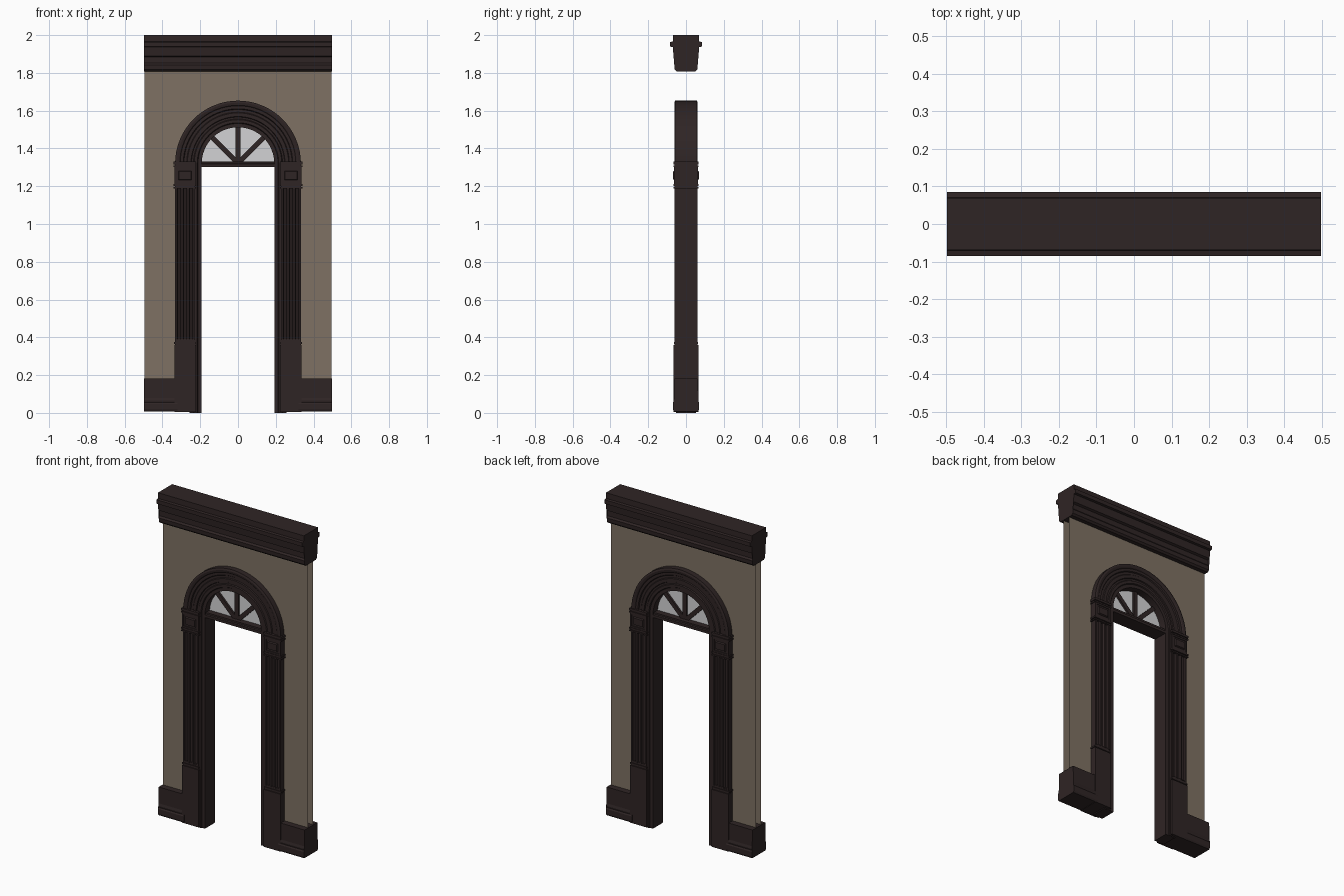
import bpy, bmesh, math
from mathutils import Vector

if "Cube" in bpy.data.objects:
    bpy.data.objects.remove(bpy.data.objects["Cube"])


def material(name, rgb):
    m = bpy.data.materials.new(name)
    m.diffuse_color = (*rgb, 1)
    m.use_nodes = True
    m.node_tree.nodes["Principled BSDF"].inputs["Base Color"].default_value = m.diffuse_color
    return m


WOOD = material("dark_wood", (0.028, 0.018, 0.018))
PLASTER = material("tan_plaster", (0.21, 0.167, 0.125))
GLASS = material("pale_glass", (0.65, 0.65, 0.66))

SPRING = 1.32   # height of the arch centre


def finish(name, bm, mat, smooth=False, recalc=True):
    if recalc:
        bmesh.ops.recalc_face_normals(bm, faces=bm.faces[:])
    me = bpy.data.meshes.new(name)
    bm.to_mesh(me)
    bm.free()
    me.materials.append(mat)
    ob = bpy.data.objects.new(name, me)
    bpy.context.collection.objects.link(ob)
    if smooth:
        bpy.ops.object.select_all(action='DESELECT')
        ob.select_set(True)
        bpy.context.view_layer.objects.active = ob
        bpy.ops.object.shade_smooth_by_angle(angle=math.radians(30))
    return ob


def mirror_y(half):
    """Close a (depth, other) half profile by mirroring it front to back."""
    return half + [(-d, o) for d, o in reversed(half)]


def loft(rings):
    """Skin closed rings of points and cap both ends."""
    bm = bmesh.new()
    vs = [[bm.verts.new(p) for p in ring] for ring in rings]
    n = len(vs[0])
    for a, b in zip(vs, vs[1:]):
        for i in range(n):
            bm.faces.new((a[i], a[(i + 1) % n], b[(i + 1) % n], b[i]))
    caps = [bm.faces.new(vs[0]), bm.faces.new(vs[-1])]
    bmesh.ops.triangulate(bm, faces=caps)
    return bm


def rail(name, half, x0, x1):
    """Moulding running along x from a (depth, z) half profile."""
    p = mirror_y(half)
    return finish(name, loft([[(x, d, z) for d, z in p] for x in (x0, x1)]), WOOD)


def column(name, half, z0, z1):
    """Upright from a (depth, x) half profile."""
    p = mirror_y(half)
    return finish(name, loft([[(x, d, z) for d, x in p] for z in (z0, z1)]), WOOD)


def box(name, x0, x1, dep, z0, z1):
    return column(name, [(dep, x0), (dep, x1)], z0, z1)


def arch_sweep(name, half, foot):
    """Sweep a (depth, radius) half profile up, round the arch and down."""
    p = mirror_y(half)
    rings = []
    if foot is not None:
        rings.append([(r, d, foot) for d, r in p])
    for i in range(33):
        a = math.pi * i / 32
        rings.append([(r * math.cos(a), d, SPRING + r * math.sin(a)) for d, r in p])
    if foot is not None:
        rings.append([(-r, d, foot) for d, r in p])
    return finish(name, loft(rings), WOOD, smooth=True)


# Cornice across the top
rail("cornice", [(0.050, 1.808), (0.060, 1.818), (0.062, 1.842), (0.053, 1.852),
                 (0.053, 1.884), (0.066, 1.890), (0.070, 1.937), (0.085, 1.939),
                 (0.085, 1.963), (0.070, 1.966), (0.069, 2.0)], -0.498, 0.498)

# Plaster wall: one open sheet per side with an arched cut-out
for side, name in ((-1, "wall_front"), (1, "wall_back")):
    pts = [(0.495, 0.1), (0.495, 1.83), (-0.495, 1.83), (-0.495, 0.1), (-0.29, 0.1)]
    pts += [(-0.29 * math.cos(math.pi * i / 24), SPRING + 0.29 * math.sin(math.pi * i / 24))
            for i in range(25)]
    pts += [(0.29, 0.1)]
    bm = bmesh.new()
    f = bm.faces.new([bm.verts.new((x, side * 0.025, z)) for x, z in pts])
    f.normal_update()
    if f.normal.y * side < 0:
        f.normal_flip()
    bmesh.ops.triangulate(bm, faces=[f])
    finish(name, bm, PLASTER, recalc=False)

# Door frame and arch mouldings
arch_sweep("door_frame", [(0.048, 0.192), (0.048, 0.212), (0.054, 0.216),
                          (0.054, 0.232), (0.048, 0.236), (0.048, 0.258)], 0.0)
arch_sweep("arch_moulding", [(0.046, 0.245), (0.054, 0.249), (0.054, 0.268), (0.049, 0.272),
                             (0.049, 0.286), (0.055, 0.290), (0.055, 0.306), (0.060, 0.311),
                             (0.062, 0.322), (0.058, 0.333)], None)

# Fluted shaft outline
flutes = [(0.062, 0.228)]
for k in range(3):
    c = 0.249 + k * 0.0315
    flutes += [(0.062, c - 0.011), (0.053, c - 0.006), (0.053, c + 0.006), (0.062, c + 0.011)]
flutes.append((0.062, 0.333))

for s, side in ((1, "right"), (-1, "left")):
    def span(a, b):
        return (a, b) if s > 0 else (-b, -a)

    # Skirting
    rail(side + "_skirting", [(0.064, 0.008), (0.069, 0.018), (0.069, 0.048), (0.064, 0.056),
                              (0.066, 0.066), (0.062, 0.08), (0.062, 0.181)],
         *span(0.32, 0.498))
    # Pilaster
    box(side + "_plinth", *span(0.222, 0.336), 0.066, 0.006, 0.36)
    box(side + "_shaft_base", *span(0.225, 0.338), 0.064, 0.366, 0.376)
    box(side + "_shaft_base_neck", *span(0.228, 0.333), 0.060, 0.355, 0.39)
    column(side + "_fluted_shaft", [(d, s * x) for d, x in flutes], 0.385, 1.2)
    # Capital: two mouldings and a block with a raised panel in a sunk field
    for part, z0, z1 in (("lower", 1.188, 1.196), ("lower_upper", 1.202, 1.212),
                         ("top_lower", 1.302, 1.311), ("top", 1.316, 1.330)):
        box(side + "_capital_moulding_" + part, *span(0.222, 0.341), 0.067, z0, z1)
    box(side + "_capital_neck", *span(0.228, 0.334), 0.061, 1.19, 1.325)
    bm = bmesh.new()
    bmesh.ops.create_cube(bm, size=1)
    for v in bm.verts:
        v.co = Vector((s * 0.2805 + v.co.x * 0.111, v.co.y * 0.128, 1.257 + v.co.z * 0.09))
    faces = [f for f in bm.faces if abs(f.normal.y) > 0.9]
    for t, d in ((0.014, 0.0), (0.005, -0.008), (0.006, 0.0), (0.010, 0.013)):
        bmesh.ops.inset_individual(bm, faces=faces, thickness=t, depth=d)
    finish(side + "_capital_block", bm, WOOD)

# Transom bar over the door opening
rail("transom", [(0.046, 1.302), (0.046, 1.318), (0.040, 1.322), (0.040, 1.332)], -0.2, 0.2)

# Fanlight glass
rings = [[(0.197 * math.cos(math.pi * i / 32), y, 1.325 + 0.2 * math.sin(math.pi * i / 32))
          for i in range(33)] for y in (-0.003, 0.003)]
finish("fanlight_glass", loft(rings), GLASS)

# Fanlight bars radiating from the transom
for ang, name in ((45, "right"), (90, "middle"), (135, "left")):
    a = math.radians(ang)
    u, n = Vector((math.cos(a), 0, math.sin(a))), Vector((-math.sin(a), 0, math.cos(a)))
    c = Vector((0, 0, 1.322))
    section = [(-0.013, -0.015), (0.013, -0.015), (0.013, 0.015), (-0.013, 0.015)]
    rings = [[c + u * t + n * w + Vector((0, d, 0)) for w, d in section] for t in (0, 0.205)]
    finish("fanlight_bar_" + name, loft(rings), WOOD)
